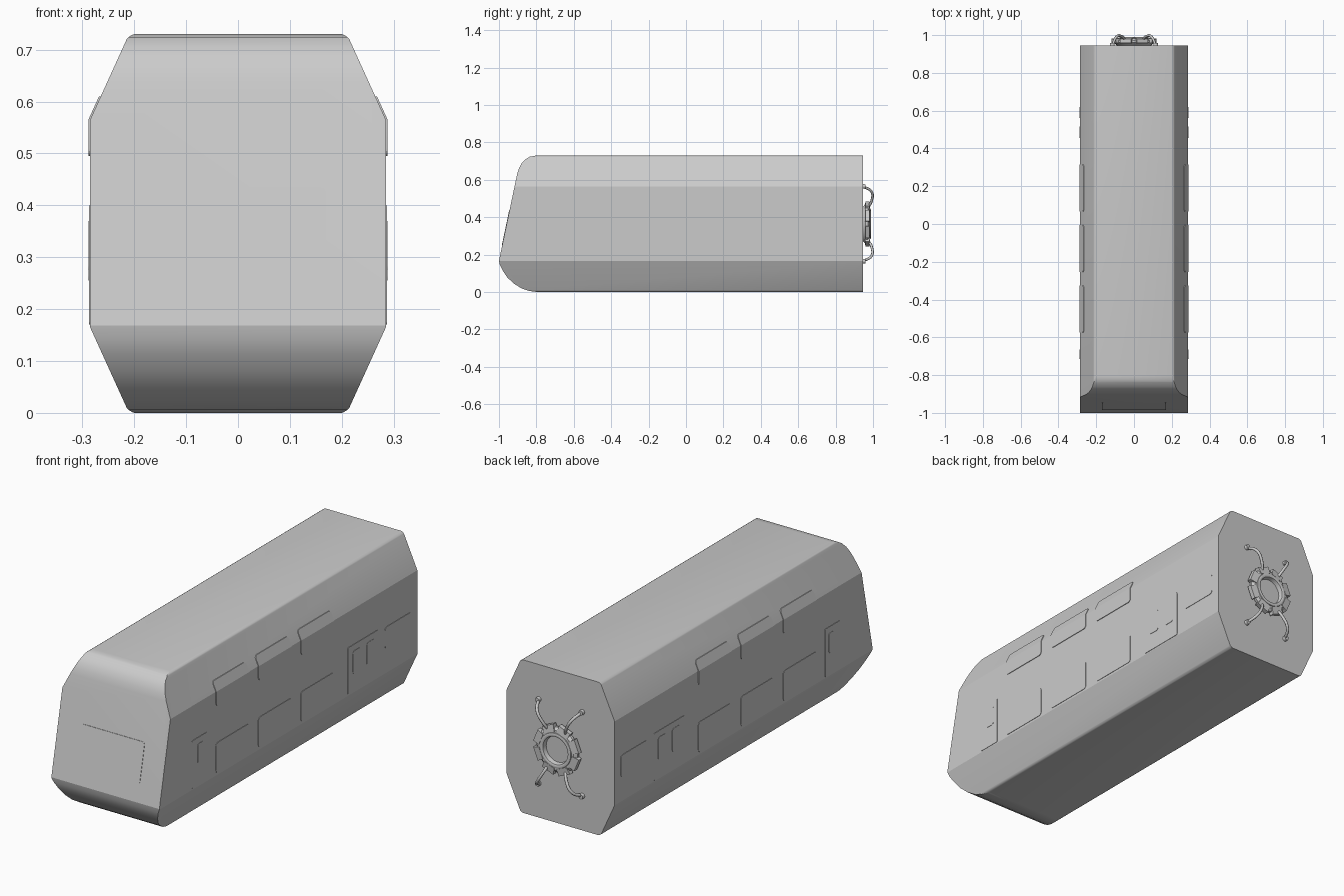
import bpy, bmesh, math
from mathutils import Vector, Matrix

if "Cube" in bpy.data.objects:
    bpy.data.objects.remove(bpy.data.objects["Cube"])

CZ = 0.365                                   # height of body centre line
SLOPE = math.atan2(0.075, 0.165)             # tilt of the chamfered flanks


def finish(name, bm, angle=22, mirror=False):
    bmesh.ops.recalc_face_normals(bm, faces=bm.faces)
    me = bpy.data.meshes.new(name)
    bm.to_mesh(me)
    bm.free()
    ob = bpy.data.objects.new(name, me)
    bpy.context.collection.objects.link(ob)
    bpy.ops.object.select_all(action='DESELECT')
    ob.select_set(True)
    bpy.context.view_layer.objects.active = ob
    bpy.ops.object.shade_smooth_by_angle(angle=math.radians(angle))
    if mirror:
        ob.modifiers.new("mirror", 'MIRROR')
    return ob


def prism(points, push):
    """Closed outline of 3D points, extruded by a vector."""
    bm = bmesh.new()
    face = bm.faces.new([bm.verts.new(p) for p in points])
    ext = bmesh.ops.extrude_face_region(bm, geom=[face], use_keep_orig=True)
    moved = [v for v in ext['geom'] if isinstance(v, bmesh.types.BMVert)]
    bmesh.ops.translate(bm, vec=push, verts=moved)
    return bm


def cut(bm, co, no):
    """Slice off everything beyond the plane and cap the hole."""
    geom = bm.verts[:] + bm.edges[:] + bm.faces[:]
    bmesh.ops.bisect_plane(bm, geom=geom, plane_co=co, plane_no=no, clear_outer=True)
    bmesh.ops.holes_fill(bm, edges=bm.edges[:], sides=0)


def rounded(u0, u1, v0, v1, r=0.015):
    pts = []
    for k, (u, v) in enumerate([(u1 - r, v1 - r), (u0 + r, v1 - r),
                                (u0 + r, v0 + r), (u1 - r, v0 + r)]):
        for i in range(5):
            a = math.pi / 2 * (k + i / 4)
            pts.append((u + r * math.cos(a), v + r * math.sin(a)))
    return pts


# hull: side profile, flanks chamfered by cutting planes
profile = [(0.945, 0), (-0.79, 0), (-0.84, 0.006), (-0.88, 0.02), (-0.92, 0.045),
           (-0.955, 0.078), (-0.98, 0.115), (-0.995, 0.145), (-1.0, 0.168),
           (-0.902, 0.635), (-0.893, 0.662), (-0.88, 0.687), (-0.86, 0.709),
           (-0.835, 0.724), (-0.80, 0.73), (0.945, 0.73)]
bm = prism([(-0.285, y, z) for y, z in profile], (0.57, 0, 0))
for sx in (1, -1):
    for sz in (1, -1):
        cut(bm, (sx * 0.285, 0, CZ + sz * 0.2),
            (sx * math.cos(SLOPE), 0, sz * math.sin(SLOPE)))
        for f, inset in ((0.5, 0.0045), (0.25, 0.003), (0.75, 0.003)):
            a = SLOPE + (math.pi / 2 - SLOPE) * f
            n = Vector((sx * math.cos(a), 0, sz * math.sin(a)))
            corner = Vector((sx * 0.21, 0, CZ + sz * 0.365))
            cut(bm, corner - n * inset, n)
finish("hull", bm)


# raised panels on the flanks, wrapped over the chamfer where they reach it
def side_panel(name, y0, y1, z0, z1, lift=0.002, r=0.015):
    bm = prism([(0.24, y, z) for y, z in rounded(y0, y1, z0, z1, r)], (0.045 + lift, 0, 0))
    if z1 > 0.565:
        n = Vector((math.cos(SLOPE), 0, math.sin(SLOPE)))
        cut(bm, Vector((0.285, 0, 0.565)) + n * lift, n)
    finish(name, bm, mirror=True)


for i, y in enumerate((-0.575, -0.255, 0.065)):
    side_panel(f"upper_window_{i}", y, y + 0.25, 0.495, 0.61, 0.003)
    side_panel(f"lower_window_{i}", y, y + 0.25, 0.175, 0.32)
side_panel("rear_window", 0.70, 0.90, 0.28, 0.385)
side_panel("rear_door", 0.42, 0.65, 0.17, 0.395, r=0.006)
for i, y in enumerate((0.455, 0.56)):
    side_panel(f"door_pane_{i}", y, y + 0.06, 0.255, 0.365, 0.0035, 0.012)
side_panel("front_door", -0.755, -0.64, 0.17, 0.40, r=0.006)
side_panel("front_door_pane", -0.715, -0.665, 0.275, 0.37, 0.0035, 0.012)

# windscreen lying on the sloping nose
nose = lambda z: -1.0 + (z - 0.168) * 0.098 / 0.467
bm = prism([(x, nose(z) - 0.002, z) for x, z in rounded(-0.17, 0.17, 0.248, 0.435, 0.012)],
           (0, 0.02, 0))
finish("windscreen", bm)


# rear port: rings turned around the y axis
def lathe(name, prof, steps, angle):
    bm = bmesh.new()
    vs = [bm.verts.new((r, y, CZ)) for r, y in prof]
    es = [bm.edges.new(p) for p in zip(vs, vs[1:])]
    bmesh.ops.spin(bm, geom=vs + es, cent=(0, 0, CZ), axis=(0, 1, 0),
                   angle=2 * math.pi, steps=steps)
    bmesh.ops.remove_doubles(bm, verts=bm.verts[:], dist=1e-4)
    finish(name, bm, angle)


lathe("port_collar", [(0.085, 0.94), (0.098, 0.952), (0.108, 0.96), (0.108, 0.972),
                      (0.095, 0.982), (0.07, 0.982)], 24, 20)
lathe("port_rim", [(0.085, 0.975), (0.082, 0.986), (0.074, 0.989), (0.066, 0.985),
                   (0.062, 0.965), (0, 0.965)], 36, 50)

# clamp blocks around the port
bm = bmesh.new()
for k in range(8):
    block = bmesh.ops.create_cube(bm, size=1)['verts']
    bmesh.ops.scale(bm, vec=(0.034, 0.03, 0.056), verts=block)
    for v in block:
        if v.co.x > 0:
            v.co.y *= 0.7
            v.co.z *= 1.15
    bmesh.ops.translate(bm, vec=(0.1, 0.97, 0), verts=block)
    bmesh.ops.rotate(bm, cent=(0, 0, 0), verts=block,
                     matrix=Matrix.Rotation(math.pi / 4 * (k + 0.5), 3, 'Y'))
    bmesh.ops.translate(bm, vec=(0, 0, CZ), verts=block)
finish("port_clamps", bm)

# four arched hoses with end fittings
curve = bpy.data.curves.new("port_hoses", 'CURVE')
curve.dimensions = '3D'
curve.bevel_depth = 0.007
curve.bevel_resolution = 2
curve.resolution_u = 6
fit = bmesh.new()
for sx in (1, -1):
    for sz in (1, -1):
        path = [(0.045, 0.972, 0.085), (0.062, 0.992, 0.122),
                (0.092, 0.992, 0.172), (0.115, 0.945, 0.2)]
        sp = curve.splines.new('BEZIER')
        sp.bezier_points.add(len(path) - 1)
        for bp, (x, y, z) in zip(sp.bezier_points, path):
            bp.co = (sx * x, y, CZ + sz * z)
            bp.handle_left_type = bp.handle_right_type = 'AUTO'
        bmesh.ops.create_cone(fit, cap_ends=True, segments=12, radius1=0.013, radius2=0.011,
                              depth=0.016, matrix=Matrix.Translation((sx * 0.115, 0.951, CZ + sz * 0.2))
                              @ Matrix.Rotation(-math.pi / 2, 4, 'X'))
bpy.context.collection.objects.link(bpy.data.objects.new("port_hoses", curve))
finish("hose_fittings", fit, 40)
